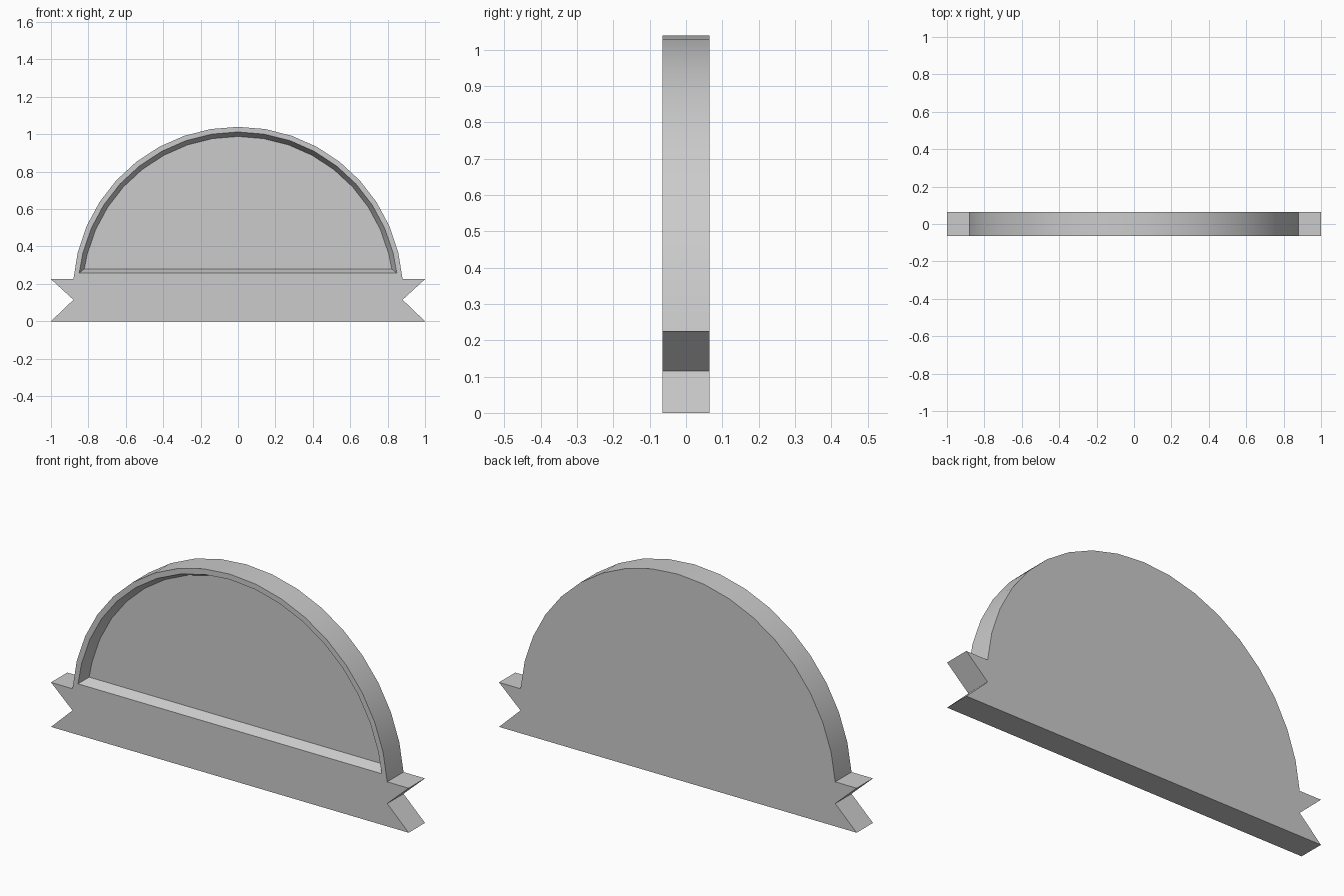
import bpy
import bmesh
import math

if "Cube" in bpy.data.objects:
    bpy.data.objects.remove(bpy.data.objects["Cube"], do_unlink=True)

HALF_DEPTH = 0.065
RECESS_DEPTH = 0.05
CENTRE_Z = 0.157
STEPS = 9  # arc segments on each side of the top


def arch(radius, foot_z):
    """Arc points from the +x foot over the top to the -x foot."""
    step = (math.pi / 2 - math.asin((0.225 - CENTRE_Z) / 0.8826)) / STEPS
    foot = math.asin((foot_z - CENTRE_Z) / radius)
    angles = [foot] + [math.pi / 2 - i * step for i in range(STEPS - 1, -1, -1)]
    half = [(radius * math.cos(a), CENTRE_Z + radius * math.sin(a)) for a in angles]
    return half + [(-x, z) for x, z in reversed(half[:-1])]


bm = bmesh.new()


def verts(points, y):
    return [bm.verts.new((x, y, z)) for x, z in points]


# Outline: arched top and swallow-tailed ribbon base
tail = [(1, 0), (0.88, 0.115), (1, 0.225)]
left_tail = [(-x, z) for x, z in reversed(tail)]
arc = arch(0.8826, 0.225)
outline = arc + left_tail + tail
front = verts(outline, -HALF_DEPTH)
back = verts(outline, HALF_DEPTH)
rim = verts(arch(0.855, 0.258), -HALF_DEPTH)
floor = verts(arch(0.831, 0.28), -HALF_DEPTH + RECESS_DEPTH)

# Back, outer sides and recess floor
bm.faces.new(back)
bm.faces.new(floor)
n = len(outline)
for i in range(n):
    j = (i + 1) % n
    bm.faces.new((front[i], front[j], back[j], back[i]))

# Front rim and sloped recess walls
m = len(arc)
for i in range(m - 1):
    bm.faces.new((front[i], front[i + 1], rim[i + 1], rim[i]))
for i in range(m):
    j = (i + 1) % m
    bm.faces.new((rim[i], rim[j], floor[j], floor[i]))

# Front of the ribbon base
bm.faces.new([rim[0], rim[-1]] + front[m - 1:] + [front[0]])
bmesh.ops.recalc_face_normals(bm, faces=bm.faces)

mesh = bpy.data.meshes.new("arched_plaque")
bm.to_mesh(mesh)
bm.free()
plaque = bpy.data.objects.new("arched_plaque", mesh)
bpy.context.collection.objects.link(plaque)

# Plain grey material
grey = bpy.data.materials.new("light_grey")
grey.use_nodes = True
colour = (0.6, 0.6, 0.6, 1)
grey.diffuse_color = colour
for node in grey.node_tree.nodes:
    if node.type == "BSDF_PRINCIPLED":
        node.inputs["Base Color"].default_value = colour
mesh.materials.append(grey)

# Smooth arch, sharp corners
bpy.ops.object.select_all(action="DESELECT")
plaque.select_set(True)
bpy.context.view_layer.objects.active = plaque
bpy.ops.object.shade_smooth_by_angle(angle=math.radians(25))
